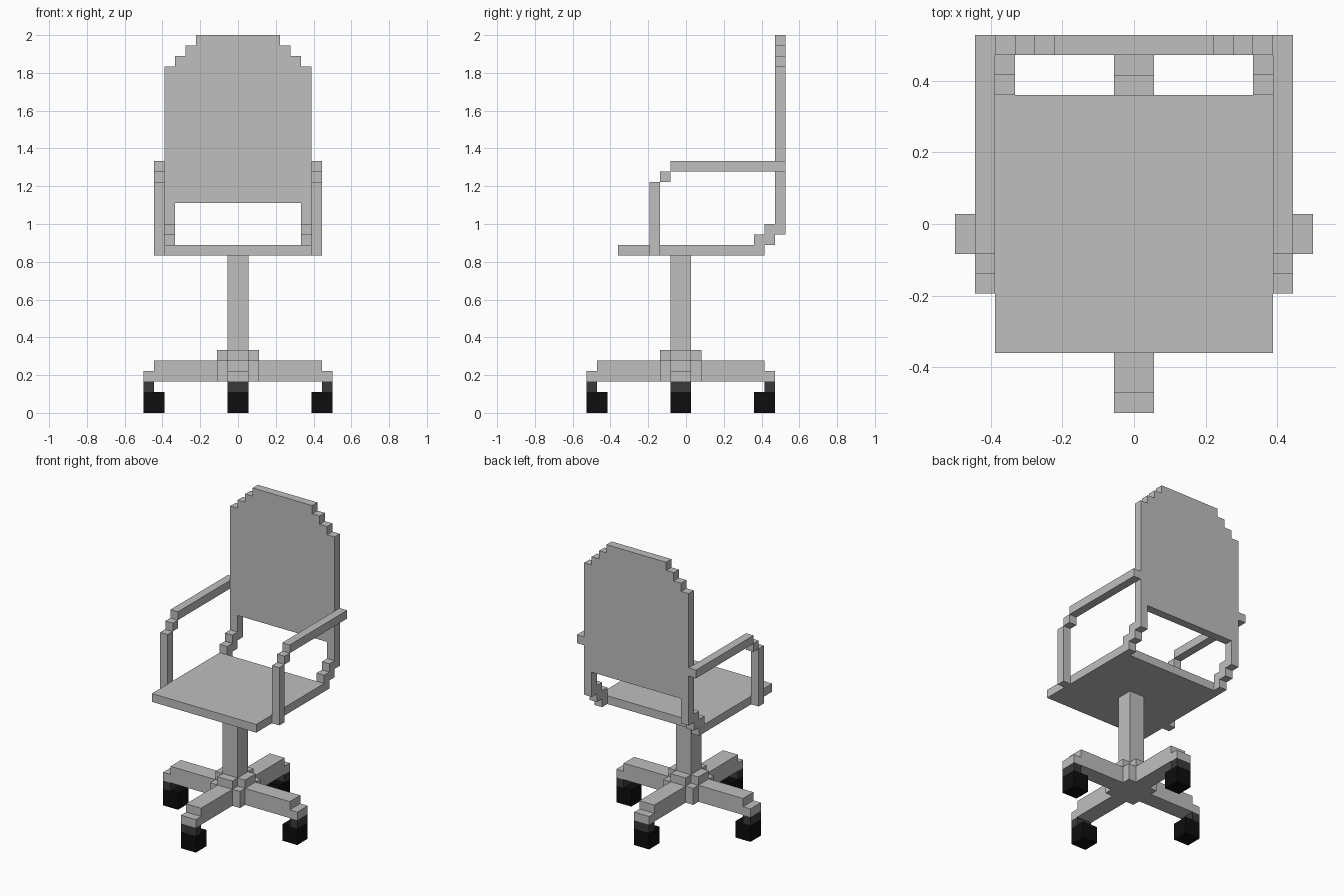
import bpy, bmesh, math
from mathutils import Vector, Matrix

cube = bpy.data.objects.get("Cube")
if cube:
    bpy.data.objects.remove(cube, do_unlink=True)

U = 2 / 36      # one block
CY = -0.5       # y of the swivel axis, in blocks


def material(name, v):
    m = bpy.data.materials.new(name)
    m.use_nodes = True
    m.diffuse_color = (v, v, v, 1)
    bsdf = next(n for n in m.node_tree.nodes if n.type == 'BSDF_PRINCIPLED')
    bsdf.inputs["Base Color"].default_value = (v, v, v, 1)
    return m


GREY = material("light grey", 0.52)
DARK = material("dark grey", 0.042)
BLACK = material("black", 0.004)


def finish(name, bm, mat, turn=0):
    """Make an object from block units, turned about the swivel axis."""
    if turn:
        axis = Vector((0, CY, 0))
        bmesh.ops.rotate(bm, verts=bm.verts, cent=axis,
                         matrix=Matrix.Rotation(turn, 3, 'Z'))
    bmesh.ops.scale(bm, vec=(U, U, U), verts=bm.verts)
    bmesh.ops.recalc_face_normals(bm, faces=bm.faces)
    me = bpy.data.meshes.new(name)
    bm.to_mesh(me)
    bm.free()
    me.materials.append(mat)
    ob = bpy.data.objects.new(name, me)
    bpy.context.collection.objects.link(ob)
    return ob


def boxes(name, mat, *ranges, turn=0):
    """Boxes given as (x0, x1, y0, y1, z0, z1)."""
    bm = bmesh.new()
    for x0, x1, y0, y1, z0, z1 in ranges:
        verts = bmesh.ops.create_cube(bm, size=1)["verts"]
        bmesh.ops.scale(bm, vec=(x1 - x0, y1 - y0, z1 - z0), verts=verts)
        bmesh.ops.translate(
            bm, vec=((x0 + x1) / 2, (y0 + y1) / 2, (z0 + z1) / 2), verts=verts)
    return finish(name, bm, mat, turn)


def extrude(name, mat, points, axis, start, end, turn=0):
    """Extrude a flat outline along the x, y or z axis."""
    def place(a, b):
        return {'X': (start, a, b), 'Y': (a, start, b), 'Z': (a, b, start)}[axis]
    bm = bmesh.new()
    face = bm.faces.new([bm.verts.new(place(a, b)) for a, b in points])
    new = bmesh.ops.extrude_face_region(bm, geom=[face])["geom"]
    step = Vector([(end - start) * (axis == c) for c in "XYZ"])
    bmesh.ops.translate(bm, vec=step,
                        verts=[g for g in new if isinstance(g, bmesh.types.BMVert)])
    return finish(name, bm, mat, turn)


# Seat and column
boxes("seat", GREY, (-7, 7, -6.5, 6.5, 15, 16))
boxes("column", GREY, (-1, 1, CY - 1, CY + 1, 6, 15))

# Backrest with stepped top corners
half = [(7, 20), (7, 33), (6, 33), (6, 34), (5, 34), (5, 35), (4, 35), (4, 36)]
extrude("backrest", GREY, half + [(-x, z) for x, z in reversed(half)], 'Y', 8.5, 9.5)

# Stepped brackets behind the seat, and armrests
bracket = [(6.5, 15), (7.5, 15), (7.5, 16), (8.5, 16), (8.5, 17), (9.5, 17),
           (9.5, 20), (8.5, 20), (8.5, 18), (7.5, 18), (7.5, 17), (6.5, 17)]
for side, s in (("left", 1), ("right", -1)):
    extrude(side + "_back_bracket", GREY, bracket, 'X', 6 * s, 7 * s)
    x0, x1 = sorted((7 * s, 8 * s))
    boxes(side + "_armrest", GREY,
          (x0, x1, -3.5, -2.5, 15, 22),
          (x0, x1, -2.5, -1.5, 22, 23),
          (x0, x1, -1.5, 9.5, 23, 24))

# Hub: square block with a raised cross on top
boxes("hub", GREY, (-2, 2, CY - 2, CY + 2, 3, 5))
cross = [(2, -1), (2, 1), (1, 1), (1, 2), (-1, 2), (-1, 1),
         (-2, 1), (-2, -1), (-1, -1), (-1, -2), (1, -2), (1, -1)]
extrude("hub_cross", GREY, [(x, y + CY) for x, y in cross], 'Z', 5, 6)

# Four legs, each with a stem and a wheel
leg = [(2, 3), (9, 3), (9, 4), (8, 4), (8, 5), (2, 5)]
for i, side in enumerate(("left", "back", "right", "front")):
    turn = i * math.pi / 2
    extrude(side + "_leg", GREY, leg, 'Y', CY - 1, CY + 1, turn)
    boxes(side + "_wheel_stem", DARK, (8, 9, CY - 1, CY + 1, 2, 3), turn=turn)
    boxes(side + "_wheel", BLACK, (7, 9, CY - 1, CY + 1, 0, 2), turn=turn)
